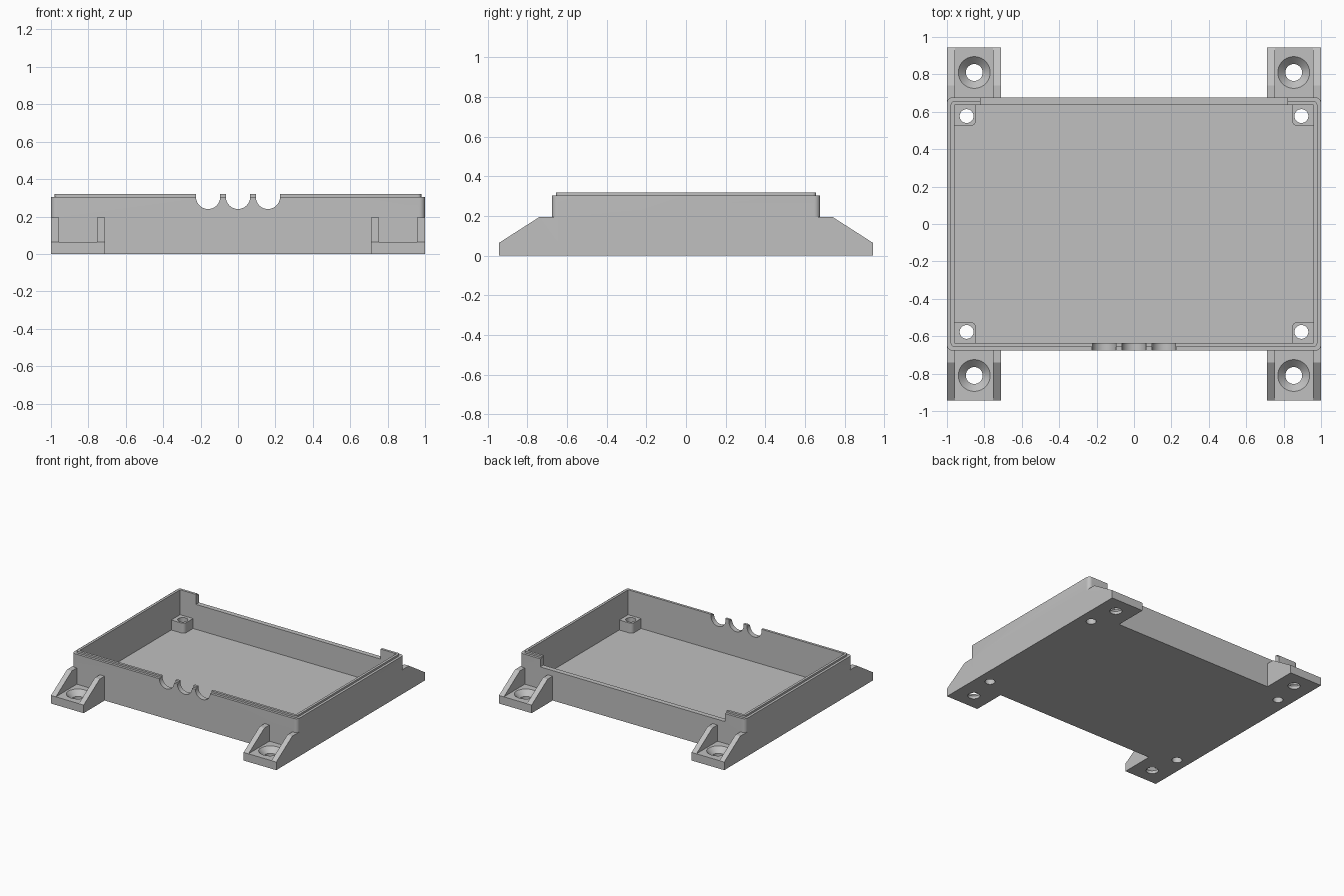
import bpy, bmesh, math
from mathutils import Matrix, Vector

default = bpy.data.objects.get("Cube")
if default:
    bpy.data.objects.remove(default, do_unlink=True)

grey = bpy.data.materials.new("Plain grey")
grey.use_nodes = True
COLOUR = (0.53, 0.53, 0.53, 1)
grey.diffuse_color = COLOUR
grey.node_tree.nodes["Principled BSDF"].inputs["Base Color"].default_value = COLOUR

HALF_X, HALF_Y, WALL, FLOOR = 1.0, 0.677, 0.04, 0.04
RIM, TOP, STEP = 0.305, 0.32, 0.02
FOOT_END, FOOT_IN, FOOT_H, RIB_H, RIB = 0.943, 0.71, 0.065, 0.195, 0.043
POST_TOP, NOTCH_Z = 0.12, 0.24


def make_object(name, bm):
    bmesh.ops.recalc_face_normals(bm, faces=bm.faces)
    mesh = bpy.data.meshes.new(name)
    bm.to_mesh(mesh)
    bm.free()
    mesh.materials.append(grey)
    obj = bpy.data.objects.new(name, mesh)
    bpy.context.collection.objects.link(obj)
    return obj


def prism(name, points, depth):
    """Extrude a flat outline of 3D points along a depth vector."""
    bm = bmesh.new()
    face = bm.faces.new([bm.verts.new(p) for p in points])
    ext = bmesh.ops.extrude_face_region(bm, geom=[face])
    verts = [v for v in ext["geom"] if isinstance(v, bmesh.types.BMVert)]
    bmesh.ops.translate(bm, verts=verts, vec=Vector(depth))
    return make_object(name, bm)


def box(name, x0, x1, y0, y1, z0, z1, radius=0, steps=6):
    """Upright box, with rounded vertical edges if a radius is given."""
    x0, x1 = sorted((x0, x1))
    y0, y1 = sorted((y0, y1))
    if not radius:
        pts = [(x0, y0, z0), (x1, y0, z0), (x1, y1, z0), (x0, y1, z0)]
    else:
        pts = []
        centres = [(x1 - radius, y1 - radius), (x0 + radius, y1 - radius),
                   (x0 + radius, y0 + radius), (x1 - radius, y0 + radius)]
        for q, (cx, cy) in enumerate(centres):
            for i in range(steps + 1):
                a = math.pi / 2 * (q + i / steps)
                pts.append((cx + radius * math.cos(a), cy + radius * math.sin(a), z0))
    return prism(name, pts, (0, 0, z1 - z0))


def cone(name, centre, r_low, r_high, depth, turn=0):
    bm = bmesh.new()
    matrix = Matrix.Translation(centre) @ Matrix.Rotation(turn, 4, "X")
    bmesh.ops.create_cone(bm, cap_ends=True, segments=40, radius1=r_low,
                          radius2=r_high, depth=depth, matrix=matrix)
    return make_object(name, bm)


def combine(target, tool, operation):
    mod = target.modifiers.new(operation.title(), "BOOLEAN")
    mod.operation, mod.solver, mod.object = operation, "EXACT", tool
    bpy.context.view_layer.objects.active = target
    bpy.ops.object.modifier_apply(modifier=mod.name)
    bpy.data.objects.remove(tool, do_unlink=True)


def add(tool):
    combine(tray, tool, "UNION")


def cut(tool):
    combine(tray, tool, "DIFFERENCE")


corners = [(sx, sy) for sx in (-1, 1) for sy in (-1, 1)]

# Tray body with a stepped lip, hollowed out
tray = box("enclosure_tray", -HALF_X, HALF_X, -HALF_Y, HALF_Y, 0, RIM, 0.03)
add(box("lip", -HALF_X + STEP, HALF_X - STEP, -HALF_Y + STEP, HALF_Y - STEP,
        RIM - 0.05, TOP, 0.02))
cut(box("cavity", -HALF_X + WALL, HALF_X - WALL, -HALF_Y + WALL, HALF_Y - WALL,
        FLOOR, 0.5))

# Mounting feet with two sloped ribs each
for sx, sy in corners:
    back = sy * (HALF_Y - 0.032)
    add(box("foot", sx * FOOT_IN, sx * HALF_X, back, sy * FOOT_END, 0, FOOT_H))
    outline = [(back, 0), (sy * FOOT_END, 0), (sy * FOOT_END, FOOT_H),
               (sy * 0.74, RIB_H), (back, RIB_H)]
    for x in (FOOT_IN, HALF_X - RIB):
        add(prism("rib", [(sx * x, y, z) for y, z in outline], (sx * RIB, 0, 0)))

# Corner screw posts
for sx, sy in corners:
    add(box("post", sx * 0.845, sx * 0.99, sy * 0.525, sy * 0.667,
            FLOOR - 0.02, POST_TOP, 0.028))

# Post holes and countersunk foot holes
for sx, sy in corners:
    cut(cone("post_hole", (sx * 0.895, sy * 0.577, 0.05), 0.037, 0.037, 0.3))
    foot = (sx * 0.854, sy * 0.81)
    cut(cone("foot_hole", (*foot, 0.02), 0.045, 0.045, 0.2))
    cut(cone("countersink", (*foot, 0.045), 0.045, 0.086, 0.042))

# Three round cable openings in the front wall
for x in (-0.16, 0, 0.16):
    cut(cone("cable_opening", (x, -HALF_Y, RIM), 0.065, 0.065, 0.15, math.pi / 2))

# Wide opening in the back wall
cut(box("back_opening", -0.82, 0.82, HALF_Y - 0.07, HALF_Y + 0.05, NOTCH_Z, 0.5))

bpy.ops.object.select_all(action="DESELECT")
tray.select_set(True)
bpy.context.view_layer.objects.active = tray
bpy.ops.object.shade_smooth_by_angle(angle=math.radians(28))
